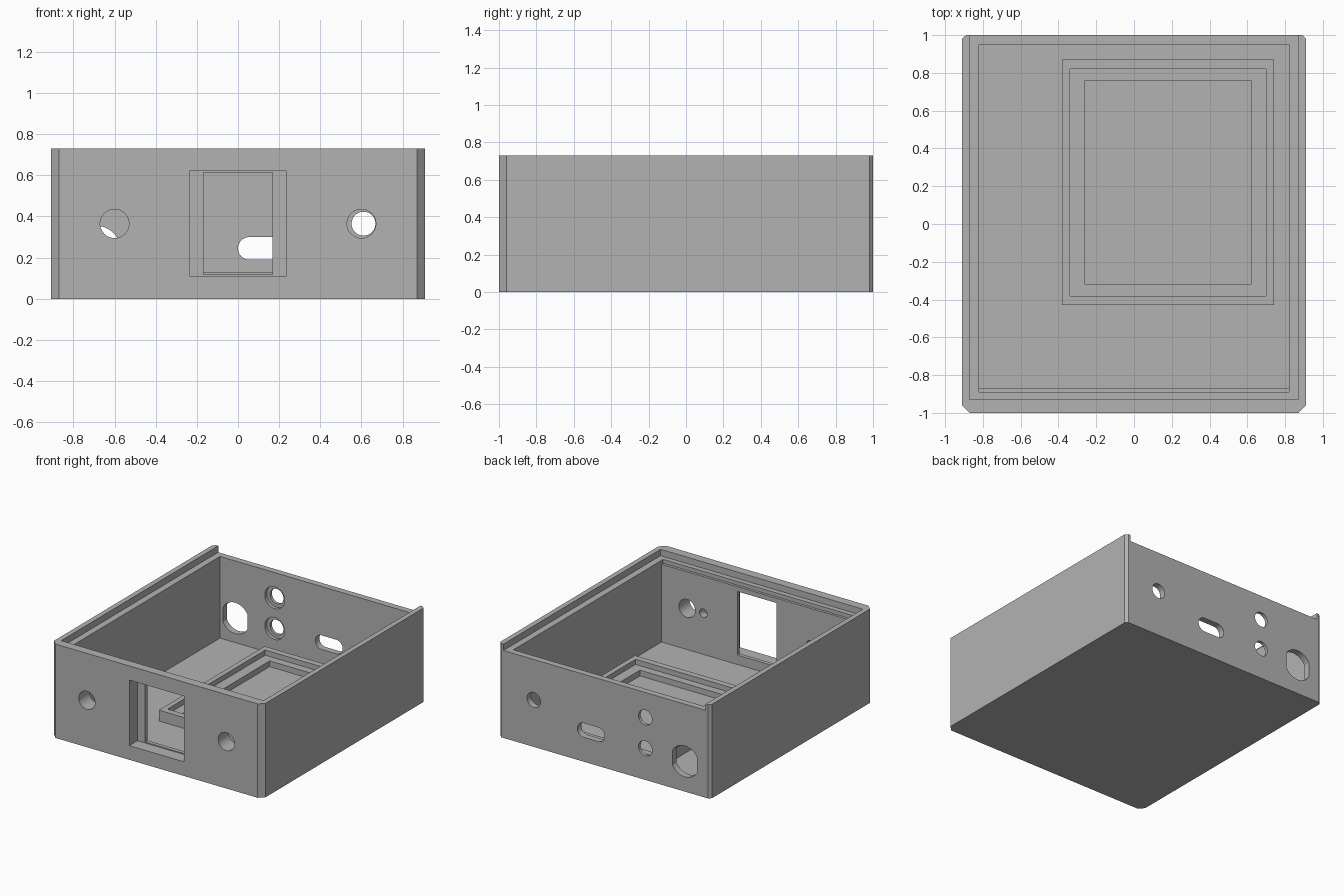
import bpy
import math
from mathutils import Matrix

cube = bpy.data.objects.get("Cube")
if cube:
    bpy.data.objects.remove(cube, do_unlink=True)

grey = bpy.data.materials.new("plain grey")
grey.use_nodes = True
GREY = (0.45, 0.45, 0.45, 1)
grey.diffuse_color = GREY
grey.node_tree.nodes["Principled BSDF"].inputs["Base Color"].default_value = GREY


def prism(name, outline, low, high, along_y=False):
    """Extrude an outline: (x, y) along z, or (x, z) along y."""
    n = len(outline)
    place = (lambda a, b, d: (a, d, b)) if along_y else (lambda a, b, d: (a, b, d))
    verts = [place(a, b, d) for d in (low, high) for a, b in outline]
    faces = [list(range(n))[::-1], list(range(n, 2 * n))]
    faces += [(i, (i + 1) % n, (i + 1) % n + n, i + n) for i in range(n)]
    if along_y:
        faces = [list(f)[::-1] for f in faces]
    mesh = bpy.data.meshes.new(name)
    mesh.from_pydata(verts, [], faces)
    mesh.materials.append(grey)
    obj = bpy.data.objects.new(name, mesh)
    bpy.context.collection.objects.link(obj)
    return obj


def rect(x0, x1, y0, y1):
    return [(x0, y0), (x1, y0), (x1, y1), (x0, y1)]


def circle(x, z, r, n=48):
    return [(x + r * math.cos(2 * math.pi * i / n),
             z + r * math.sin(2 * math.pi * i / n)) for i in range(n)]


def slot(x0, x1, z, r, n=16):
    right = [(x1 - r + r * math.cos(t), z + r * math.sin(t))
             for t in [math.pi * (i / n - 0.5) for i in range(n + 1)]]
    left = [(x0 + x1 - a, 2 * z - b) for a, b in right]
    return right + left


def flat_sided_circle(x, z, r, half, n=16):
    a0 = math.acos(half / r)
    top = [(x + r * math.cos(t), z + r * math.sin(t))
           for t in [a0 + (math.pi - 2 * a0) * i / n for i in range(n + 1)]]
    return top + [(2 * x - a, 2 * z - b) for a, b in top]


def cut(target, outline, low, high, along_y=False):
    cutter = prism("cutter", outline, low, high, along_y)
    cutter.hide_render = True
    mod = target.modifiers.new("cut", 'BOOLEAN')
    mod.operation = 'DIFFERENCE'
    mod.solver = 'EXACT'
    mod.object = cutter
    bpy.context.view_layer.objects.active = target
    bpy.ops.object.modifier_apply(modifier=mod.name)
    bpy.data.objects.remove(cutter, do_unlink=True)


W, H, FLOOR = 0.91, 0.73, 0.045
IN_W, IN_BACK, IN_FRONT = 0.82, 0.95, -0.87
LID_Z = 0.68
ABOVE = H + 0.1

# Outer block with bevelled upright corners
F, B = 0.04, 0.02
half = [(W - F, -1), (W, -1 + F), (W, 1 - B), (W - B, 1)]
case = prism("case_body", half + [(-x, y) for x, y in reversed(half)], 0, H)

# Hollow, front step and lid channel open at the back
cut(case, rect(-IN_W, IN_W, IN_FRONT, IN_BACK), FLOOR, ABOVE)
cut(case, rect(-IN_W, IN_W, -0.89, -0.8), 0.65, ABOVE)
cut(case, rect(-0.87, 0.87, -0.93, 1.1), LID_Z, ABOVE)

# Front window: wide outer recess and narrower opening
cut(case, rect(-0.235, 0.235, 0.11, 0.62), -1.1, -0.9, True)
cut(case, rect(-0.168, 0.168, 0.118, 0.613), -1.1, -0.8, True)

# Front control holes with small blind pin holes behind
for side in (-1, 1):
    cut(case, circle(side * 0.6, 0.365, 0.07), -1.1, -0.8, True)
    cut(case, circle(side * 0.46, 0.365, 0.033, 24), -0.93, -0.8, True)

# Back sockets
cut(case, circle(0.61, 0.365, 0.058), 0.9, 1.1, True)
cut(case, slot(0.0, 0.235, 0.245, 0.055), 0.9, 1.1, True)
cut(case, flat_sided_circle(-0.69, 0.235, 0.12, 0.105), 0.9, 1.1, True)
for z in (0.245, 0.485):
    cut(case, circle(-0.35, z, 0.058), 0.9, 1.1, True)
    cut(case, circle(-0.35, z, 0.085), 0.9, 0.975, True)

# Stepped frame on the floor
frame = prism("floor_frame", rect(-0.38, 0.74, -0.43, 0.87), FLOOR - 0.01, 0.13)
cut(frame, rect(-0.34, 0.70, -0.38, 0.82), 0.09, 0.2)
cut(frame, rect(-0.26, 0.62, -0.32, 0.76), 0, 0.2)

# Smooth the round holes, keep the edges crisp
for obj in (case, frame):
    bpy.ops.object.select_all(action='DESELECT')
    obj.select_set(True)
    bpy.context.view_layer.objects.active = obj
    bpy.ops.object.shade_smooth_by_angle(angle=math.radians(30))
